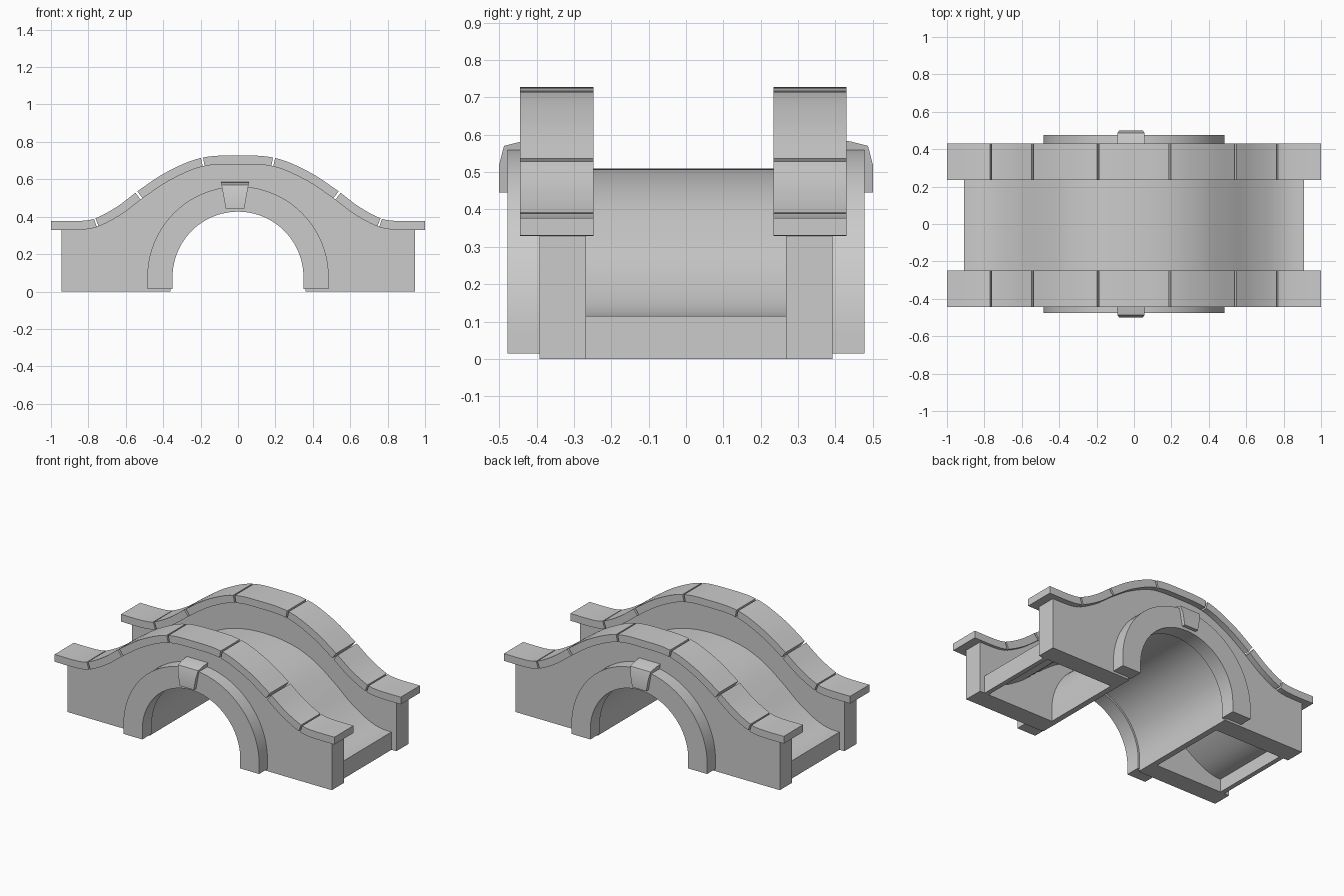
import bpy, bmesh, math

if "Cube" in bpy.data.objects:
    bpy.data.objects.remove(bpy.data.objects["Cube"])

# Half profiles (x, z): underside of the coping and top of the road deck
COPING = [(0, .68), (.19, .668), (.36, .597), (.5, .505), (.62, .415), (.74, .35), (.82, .332), (1, .33)]
DECK = [(0, .51), (.2, .488), (.36, .425), (.5, .325), (.62, .225), (.74, .15), (.83, .119), (.91, .115)]
ARCH_Z = .077


def height(pts, x):
    """Smooth cubic curve through a mirrored half profile."""
    x = min(abs(x), pts[-1][0])
    n = len(pts)
    slope = [0] + [(pts[i + 1][1] - pts[i - 1][1]) / (pts[i + 1][0] - pts[i - 1][0])
                   for i in range(1, n - 1)] + [0]
    i = max(k for k in range(n - 1) if pts[k][0] <= x)
    (x0, z0), (x1, z1) = pts[i], pts[i + 1]
    h = x1 - x0
    t = (x - x0) / h
    return ((2*t**3 - 3*t**2 + 1) * z0 + (t**3 - 2*t**2 + t) * h * slope[i]
            + (3*t**2 - 2*t**3) * z1 + (t**3 - t**2) * h * slope[i + 1])


def samples(a, b, n):
    return [a + (b - a) * i / n for i in range(n + 1)]


def finish(name, bm):
    bmesh.ops.recalc_face_normals(bm, faces=bm.faces)
    me = bpy.data.meshes.new(name)
    bm.to_mesh(me)
    bm.free()
    ob = bpy.data.objects.new(name, me)
    bpy.context.collection.objects.link(ob)
    bpy.ops.object.select_all(action='DESELECT')
    ob.select_set(True)
    bpy.context.view_layer.objects.active = ob
    bpy.ops.object.shade_smooth_by_angle(angle=math.radians(30))
    return ob


def band(name, upper, lower, y0, y1):
    """Solid between two (x, z) polylines of equal length, extruded from y0 to y1."""
    bm = bmesh.new()
    rings = [[bm.verts.new((p[0], y, p[1])) for p, y in ((u, y0), (u, y1), (l, y1), (l, y0))]
             for u, l in zip(upper, lower)]
    for a, b in zip(rings, rings[1:]):
        for k in range(4):
            bm.faces.new((a[k], a[(k + 1) % 4], b[(k + 1) % 4], b[k]))
    bm.faces.new(rings[0])
    bm.faces.new(rings[-1])
    return finish(name, bm)


def prism(name, outline, y0, y1):
    bm = bmesh.new()
    f = bm.faces.new([bm.verts.new((x, y0, z)) for x, z in outline])
    new = bmesh.ops.extrude_face_region(bm, geom=[f])
    bmesh.ops.translate(bm, vec=(0, y1 - y0, 0),
                        verts=[v for v in new['geom'] if isinstance(v, bmesh.types.BMVert)])
    return finish(name, bm)


def arch(r, foot, n=40):
    """Stilted semicircle from the left foot to the right foot."""
    arc = [(-r * math.cos(math.pi * i / n), ARCH_Z + r * math.sin(math.pi * i / n)) for i in range(n + 1)]
    return [(-r, foot)] + arc + [(r, foot)]


def keystone(name, s):
    # side profile (y, z), narrowing towards the bottom
    prof = [(.38, .445), (.5, .445), (.5, .52), (.487, .57), (.44, .582), (.38, .588)]
    bm = bmesh.new()
    sides = []
    for sx in (-1, 1):
        sides.append([bm.verts.new((-.016 + sx * (.05 + .025 * (z - .445) / .14), s * y, z)) for y, z in prof])
    for i in range(len(prof)):
        j = (i + 1) % len(prof)
        bm.faces.new((sides[0][i], sides[0][j], sides[1][j], sides[1][i]))
    for v in sides:
        bm.faces.new(v)
    finish(name, bm)


JOINTS = [-1, -.75, -.515, -.183, .183, .515, .75, 1]
for side, s in (("front", -1), ("back", 1)):
    # side wall with arched opening
    top = [(x, height(COPING, x) + .002) for x in samples(-.945, .945, 60)]
    outline = [(-.945, 0)] + top + [(.945, 0)] + arch(.37, 0)[::-1]
    prism(side + "_wall", outline, s * .267, s * .392)
    # raised arch ring
    band(side + "_arch_ring", arch(.485, .014), arch(.35, .014), s * .38, s * .477)
    keystone(side + "_keystone", s)
    # coping stones following the wall top
    for i, (a, b) in enumerate(zip(JOINTS, JOINTS[1:])):
        a += .005 * (i > 0)
        b -= .005 * (i < 6)
        low, up = [], []
        for x in samples(a, b, 12):
            z = height(COPING, x)
            d = (height(COPING, x + .005) - height(COPING, x - .005)) / .01
            k = .047 / math.hypot(1, d)
            low.append((x, z))
            up.append((x - d * k, z + k))
        band(f"{side}_coping_{i + 1}", up, low, s * .241 - .007, s * .437 - .007)

# vault under the bridge
band("arch_barrel", arch(.4, 0), arch(.362, 0), -.385, .385)

# curved road deck with end plates
xs = samples(-.91, .91, 64)
band("road_deck", [(x, height(DECK, x)) for x in xs], [(x, height(DECK, x) - .03) for x in xs], -.275, .275)
for name, s in (("left_end_plate", -1), ("right_end_plate", 1)):
    prism(name, [(s * .91, 0), (s * .91, .11), (s * .88, .11), (s * .88, 0)], -.275, .275)
